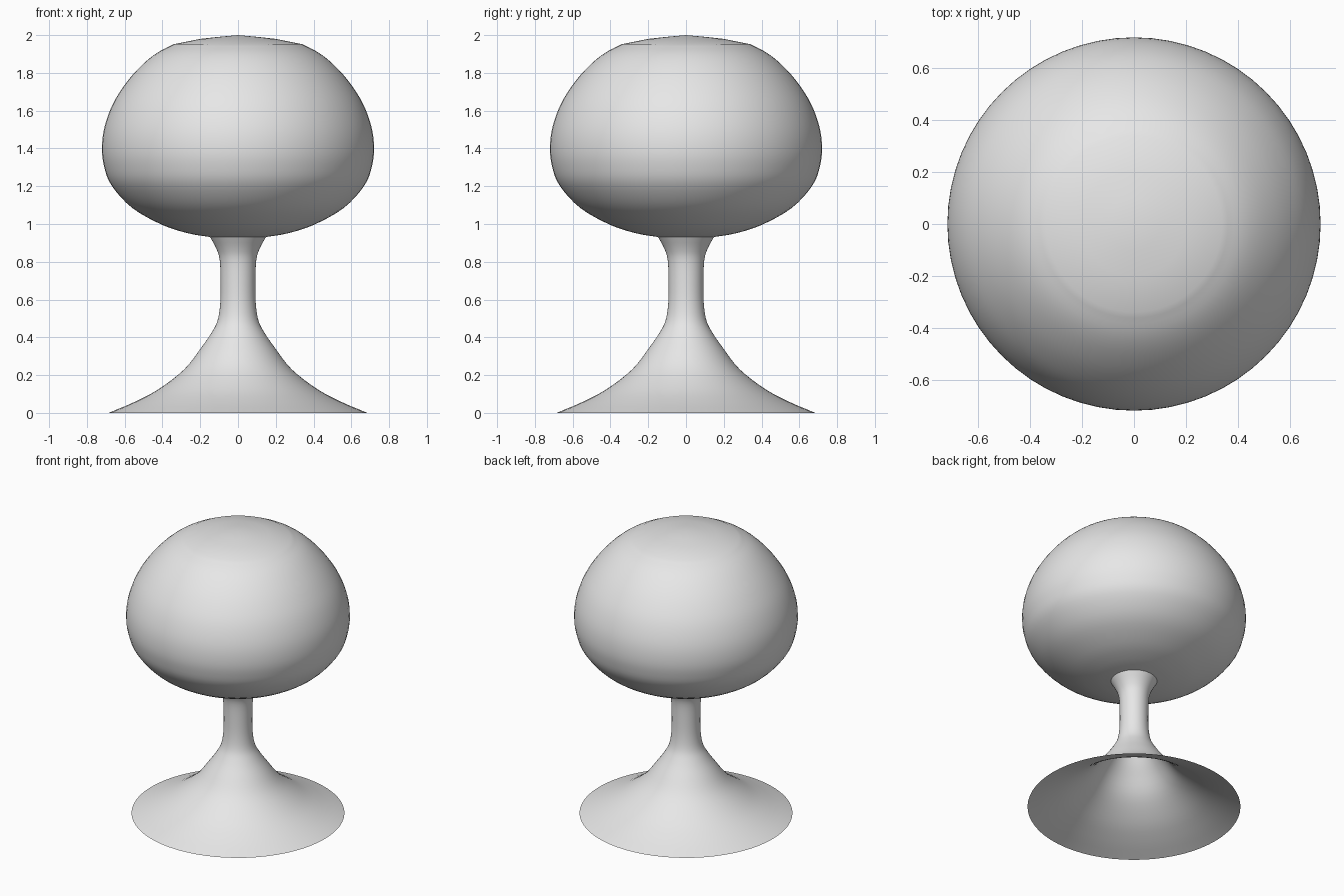
import bpy
import math
from mathutils import Vector

SEGMENTS = 64
STEPS = 4

cube = bpy.data.objects.get("Cube")
if cube:
    bpy.data.objects.remove(cube, do_unlink=True)

grey = bpy.data.materials.new("light_grey")
grey.use_nodes = True
colour = (0.8, 0.8, 0.8, 1.0)
grey.diffuse_color = colour
grey.node_tree.nodes["Principled BSDF"].inputs["Base Color"].default_value = colour


def smooth_profile(points):
    """Catmull-Rom curve through (radius, height) points."""
    pts = [Vector(p) for p in points]
    pts = [2 * pts[0] - pts[1]] + pts + [2 * pts[-1] - pts[-2]]
    out = []
    for a, b, c, d in zip(pts, pts[1:], pts[2:], pts[3:]):
        for i in range(STEPS):
            t = i / STEPS
            out.append(b + (c - a) * t / 2
                       + (2 * a - 5 * b + 4 * c - d) * t ** 2 / 2
                       + (3 * b - a - 3 * c + d) * t ** 3 / 2)
    return out + [pts[-2]]


def lathe(name, profile):
    """Revolve a bottom-to-top profile around z; zero radius closes to a pole."""
    verts, faces, rings = [], [], []
    for r, z in profile:
        count = 1 if r < 1e-4 else SEGMENTS
        rings.append([len(verts) + k for k in range(count)])
        for k in range(count):
            a = math.tau * k / SEGMENTS
            verts.append((r * math.cos(a), r * math.sin(a), z))
    for low, high in zip(rings, rings[1:]):
        for k in range(SEGMENTS):
            n = k + 1
            quad = [low[k % len(low)], low[n % len(low)],
                    high[n % len(high)], high[k % len(high)]]
            faces.append(list(dict.fromkeys(quad)))
    mesh = bpy.data.meshes.new(name)
    mesh.from_pydata(verts, [], faces)
    mesh.materials.append(grey)
    mesh.shade_smooth()
    obj = bpy.data.objects.new(name, mesh)
    bpy.context.collection.objects.link(obj)
    return obj


# Flared foot and stem, a thin shell open underneath
lathe("pedestal", smooth_profile([
    (0.685, 0), (0.55, 0.057), (0.42, 0.126), (0.285, 0.23), (0.195, 0.345),
    (0.14, 0.425), (0.108, 0.49), (0.094, 0.58), (0.092, 0.7), (0.097, 0.81),
    (0.115, 0.87), (0.15, 0.935)]))

# Rounded cap with a shallow cone on top
body = smooth_profile([
    (0.14, 0.93), (0.26, 0.95), (0.40, 0.995), (0.56, 1.085), (0.67, 1.205),
    (0.71, 1.31), (0.72, 1.41), (0.705, 1.52), (0.66, 1.64), (0.59, 1.75),
    (0.51, 1.84), (0.43, 1.905), (0.34, 1.952)])
lathe("cap", [(0, 0.93)] + body + [(0.2, 1.98), (0.1, 1.991), (0, 2.0)])
